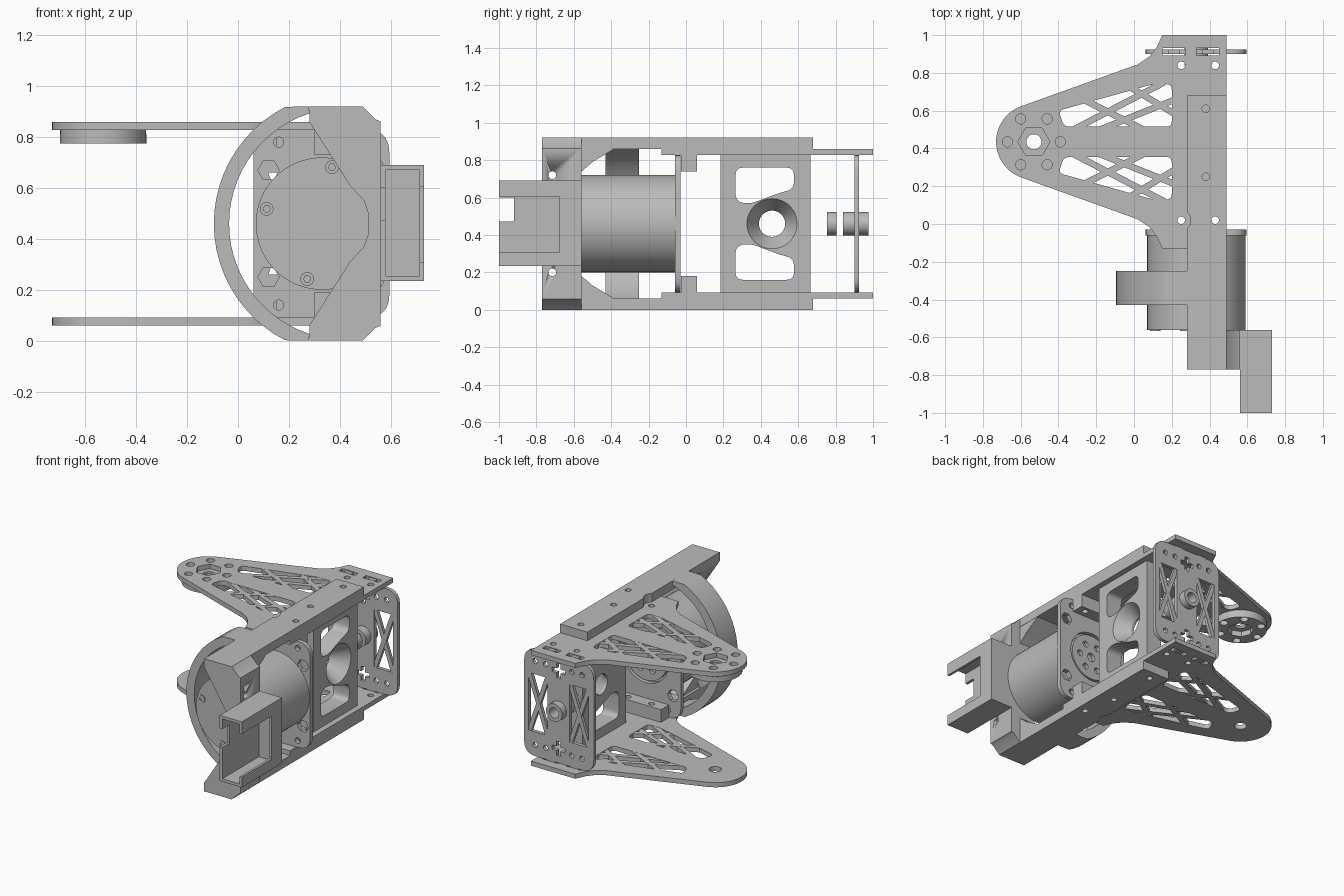
import bpy, bmesh, math
from mathutils import Matrix, Vector

cube = bpy.data.objects.get("Cube")
if cube:
    bpy.data.objects.remove(cube)

grey = bpy.data.materials.new("matte_grey")
grey.use_nodes = True
grey.diffuse_color = (0.5, 0.5, 0.5, 1)
grey.node_tree.nodes["Principled BSDF"].inputs["Base Color"].default_value = (0.5, 0.5, 0.5, 1)

# Columns map profile (u, v, depth) to world axes
FRAMES = {
    "z": Matrix.Identity(3),
    "y": Matrix(((1, 0, 0), (0, 0, -1), (0, 1, 0))),
    "x": Matrix(((0, 0, 1), (1, 0, 0), (0, 1, 0))),
}
DEPTH = {"x": Vector((1, 0, 0)), "y": Vector((0, 1, 0)), "z": Vector((0, 0, 1))}
MID = 0.46   # height of the symmetry plane
CX = 0.33    # motor axis in x


def finish(name, bm):
    bmesh.ops.remove_doubles(bm, verts=bm.verts, dist=0.0002)
    bmesh.ops.recalc_face_normals(bm, faces=bm.faces)
    me = bpy.data.meshes.new(name)
    for f in bm.faces:
        f.smooth = True
    bm.to_mesh(me)
    bm.free()
    me.set_sharp_from_angle(angle=math.radians(28))
    me.materials.clear()
    me.materials.append(grey)
    ob = bpy.data.objects.new(name, me)
    bpy.context.collection.objects.link(ob)
    return ob


def plate(name, loops, axis, lo, hi):
    """Extrude an outline (first loop) with holes (other loops) along an axis."""
    cu = bpy.data.curves.new(name + "_profile", "CURVE")
    cu.dimensions, cu.fill_mode, cu.extrude = "2D", "BOTH", (hi - lo) / 2
    for loop in loops:
        sp = cu.splines.new("POLY")
        sp.points.add(len(loop) - 1)
        for p, (u, v) in zip(sp.points, loop):
            p.co = (u, v, 0, 1)
        sp.use_cyclic_u = True
    tmp = bpy.data.objects.new(name + "_tmp", cu)
    bpy.context.collection.objects.link(tmp)
    bpy.context.view_layer.update()
    me = bpy.data.meshes.new_from_object(tmp.evaluated_get(bpy.context.evaluated_depsgraph_get()))
    bm = bmesh.new()
    bm.from_mesh(me)
    bpy.data.objects.remove(tmp)
    bpy.data.curves.remove(cu)
    bpy.data.meshes.remove(me)
    bm.transform(Matrix.Translation(DEPTH[axis] * (lo + hi) / 2) @ FRAMES[axis].to_4x4())
    return finish(name, bm)


def arc(u, v, r, a0, a1, n):
    return [(u + r * math.cos(math.radians(a0 + (a1 - a0) * i / n)),
             v + r * math.sin(math.radians(a0 + (a1 - a0) * i / n))) for i in range(n + 1)]


def circle(u, v, r, n=24):
    return arc(u, v, r, 0, 360, n)[:-1]


def rect(u0, u1, v0, v1):
    return [(u0, v0), (u1, v0), (u1, v1), (u0, v1)]


def rounded(pts, r, n=5):
    out = []
    for i, p in enumerate(pts):
        p = Vector(p)
        a, b = Vector(pts[i - 1]) - p, Vector(pts[(i + 1) % len(pts)]) - p
        p0 = p + a.normalized() * min(r, a.length / 2.1)
        p1 = p + b.normalized() * min(r, b.length / 2.1)
        for k in range(n + 1):
            t = k / n
            out.append(tuple(p0 * (1 - t) ** 2 + p * 2 * t * (1 - t) + p1 * t * t))
    return out


def strut(a, b, w):
    a, b = Vector(a), Vector(b)
    d = (b - a).normalized()
    n = Vector((-d.y, d.x)) * w / 2
    return [tuple(a + n), tuple(a - n), tuple(b - n), tuple(b + n)]


def flip(pts, mid):
    return [(u, 2 * mid - v) for u, v in pts]


def levels(lo, hi, upper):
    return (lo, hi) if upper else (2 * MID - hi, 2 * MID - lo)


# Arms and long bars, upper and lower
TIP = (-0.53, 0.435)
shoulder = [(0.02, 0.845), (0.08, 0.885), (0.12, 0.935), (0.15, 1.0)]
outline = (arc(*TIP, 0.2, 109, 251, 28) + flip(shoulder, TIP[1])
           + [(0.49, -0.13), (0.49, 1.0)] + shoulder[::-1])
window = [(-0.37, 0.515), (0.2, 0.515), (0.2, 0.74), (0.1, 0.74), (-0.4, 0.6)]
struts = [((-0.27, 0.66), (0.05, 0.5)), ((-0.32, 0.5), (0.16, 0.75)),
          ((-0.03, 0.73), (0.22, 0.58)), ((-0.18, 0.5), (0.22, 0.66))]
bar_holes = [circle(0.38, y, 0.02, 16) for y in (0.61, 0.25)] + [circle(0.43, 0.02, 0.02, 16)]
block_holes = [circle(x, 0.02, 0.02, 16) for x in (0.25, 0.43)]
bar = [(0.28, -0.77), (0.49, -0.77), (0.49, 0.68), (0.28, 0.68),
       (0.28, 0.065), (0.295, 0.045), (0.3, 0.02), (0.295, -0.005), (0.28, -0.025)]
horn_holes = [circle(*p, 0.027, 16) for p in circle(*TIP, 0.14, 6)]

for upper in (True, False):
    side = "upper" if upper else "lower"
    holes = [rounded(window, 0.03), flip(rounded(window, 0.03), TIP[1])]
    holes += bar_holes + [block_holes[0]]
    holes += [circle(x, 0.84, 0.02, 16) for x in (0.25, 0.43)]
    holes += [rect(x, x + 0.12, 0.893, 0.932) for x in (0.15, 0.33)]
    holes += horn_holes + [circle(*TIP, 0.085, 6)] if upper else [circle(*TIP, 0.04)]
    z0, z1 = levels(0.828, 0.86, upper)
    plate(side + "_arm", [outline] + holes, "z", z0, z1)
    for i, (a, b) in enumerate(struts):
        s = strut(a, b, 0.034)
        plate(f"{side}_arm_strut_back_{i}", [s], "z", z0 + 0.0005 * (i + 1), z1 - 0.0005 * (i + 1))
        plate(f"{side}_arm_strut_front_{i}", [flip(s, TIP[1])], "z",
              z0 + 0.0005 * (i + 1), z1 - 0.0005 * (i + 1))
    plate(side + "_bar", [bar] + bar_holes, "z", *levels(0.86, 0.92, upper))
    plate(side + "_spacer_block", [rect(0.15, 0.49, -0.028, 0.06)] + block_holes,
          "z", *levels(0.74, 0.828, upper))
    for x in (0.18, 0.36):
        plate(side + "_plate_tab", [rect(x, x + 0.06, 0.9, 0.925)], "z", *levels(0.82, 0.858, upper))
    # Gusset between bar and front bracket
    gusset = [(-0.57, 0.9), (-0.57, 0.73), (-0.5, 0.79), (-0.4, 0.85), (-0.38, 0.865), (-0.38, 0.9)]
    plate(side + "_gusset", [gusset if upper else flip(gusset, MID)], "x", 0.3, 0.488)

# Output horn under the upper arm
plate("horn_ring", [circle(*TIP, 0.17, 48), circle(*TIP, 0.085, 8)] + horn_holes, "z", 0.775, 0.812)
plate("horn_web", [circle(*TIP, 0.169, 48), circle(*TIP, 0.04)] + horn_holes, "z", 0.812, 0.828)

# Half ring around the motor
outer = [(u, min(0.92, max(0, v))) for u, v in arc(0.42, MID, 0.515, 105.8, 254.2, 26)]
plate("motor_hoop", [outer + arc(0.42, MID, 0.455, 252.1, 107.9, 26)], "y", -0.43, -0.25)

# Front bracket with V-shaped notch
half = [(0.49, 0.92), (0.54, 0.87), (0.56, 0.862)]
notch = [(0.28, 0.86), (0.44, 0.61), (0.495, 0.55), (0.512, 0.5)]
profile = ([(0.28, 0.92)] + half + flip(half, MID)[::-1] + [(0.28, 0.0)]
           + flip(notch, MID) + notch[::-1])
bracket = plate("front_bracket", [profile], "y", -0.77, -0.56)
for z in (0.72, 0.2):
    drill = plate("bracket_drill", [circle(-0.715, z, 0.021, 16)], "x", 0.2, 0.65)
    drill.hide_render = True
    drill.hide_set(True)
    cut = bracket.modifiers.new("screw_hole", "BOOLEAN")
    cut.operation, cut.object, cut.solver = "DIFFERENCE", drill, "EXACT"

# Connector box, open to the front
plate("box_inner_wall", [[(-1, 0.235), (-0.56, 0.235), (-0.56, 0.69), (-1, 0.69),
                          (-1, 0.6), (-0.92, 0.6), (-0.92, 0.472), (-1, 0.472)]], "x", 0.56, 0.58)
plate("box_outer_wall", [[(-1, 0.235), (-0.56, 0.235), (-0.56, 0.69), (-1, 0.69),
                          (-1, 0.605), (-0.675, 0.605), (-0.675, 0.307), (-1, 0.307)]], "x", 0.713, 0.73)
plate("box_top_wall", [rect(0.58, 0.713, -1, -0.56)], "z", 0.67, 0.69)
plate("box_bottom_wall", [rect(0.58, 0.713, -1, -0.56)], "z", 0.235, 0.255)
plate("box_back_wall", [rect(0.58, 0.713, 0.255, 0.67)], "y", -0.6, -0.56)

# Motor with front screws
plate("motor_body", [circle(CX, MID, 0.26, 64)], "y", -0.56, -0.06)
for a in (165, 80, 255):
    u, v = arc(CX, MID, 0.225, a, a, 1)[0]
    plate("motor_screw", [circle(u, v, 0.027, 16), circle(u, v, 0.014, 6)], "y", -0.566, -0.56)
plate("motor_rear_hub", [circle(CX, MID, 0.16, 40), circle(CX, MID, 0.03)]
      + [circle(u, v, 0.022, 12) for u, v in circle(CX, MID, 0.095, 6)], "y", -0.062, -0.035)

# Motor mounting plate
plate_outline = rounded(rect(0.06, 0.595, 0.092, 0.828), 0.09)
corner = [circle(u, v, 0.02, 16) for u in (0.16, 0.5) for v in (0.14, 0.78)]
hexes = [circle(u, v, 0.042, 6) for u in (0.12, 0.54) for v in (0.25, 0.67)]
plate("motor_plate", [plate_outline, circle(CX, MID, 0.175, 40)] + corner + hexes, "y", -0.06, -0.03)

# Back plate with crossed windows
cross = [(0.05, 0.015), (0.015, 0.015), (0.015, 0.05)]
plus = [(su * u, sv * v) for su, sv, o in ((1, 1, 1), (-1, 1, -1), (-1, -1, 1), (1, -1, -1))
        for u, v in cross[::o]]
holes = [circle(CX, MID, 0.04)]
for v in (0.19, 0.73):
    holes.append([(CX + du, v + dv) for du, dv in plus])
    holes += [circle(u, v + 0.02 * (1 if v > MID else -1), 0.018, 12) for u in (0.15, 0.23, 0.43, 0.51)]
sides = ((0.1, 0.245), (0.415, 0.56))
holes += [rect(u0, u1, 0.26, 0.66) for u0, u1 in sides]
plate("back_plate", [plate_outline] + holes, "y", 0.9, 0.925)
for u0, u1 in sides:
    plate("back_plate_brace_a", [strut((u0, 0.25), (u1, 0.67), 0.03)], "y", 0.901, 0.924)
    plate("back_plate_brace_b", [strut((u0, 0.67), (u1, 0.25), 0.03)], "y", 0.902, 0.923)

# Bearing tube through the back plate
for y0, y1 in ((0.755, 0.805), (0.84, 0.975)):
    plate("bearing_tube", [circle(CX, MID, 0.062, 32), circle(CX, MID, 0.036, 32)], "y", y0, y1)

# Web panel between the bars, with funnel
X0, X1 = 0.33, 0.45
opening = rounded([(0.265, 0.76), (0.577, 0.76), (0.577, 0.645), (0.5, 0.625), (0.34, 0.565), (0.265, 0.58)], 0.04)
plate("web_panel", [rect(0.185, 0.665, 0.092, 0.828), circle(MID, MID, 0.134, 48),
                    opening, flip(opening, MID)], "x", X0, X1)
bm = bmesh.new()
ring = [bm.verts.new((x, MID + r, MID)) for x, r in ((X0, 0.135), (X1, 0.135), (X1 - 0.1, 0.07), (X0, 0.07))]
edges = [bm.edges.new((ring[i - 1], ring[i])) for i in range(4)]
bmesh.ops.spin(bm, geom=ring + edges, cent=(0, MID, MID), axis=(1, 0, 0),
               angle=math.tau, steps=48, use_merge=True)
finish("web_funnel", bm)
